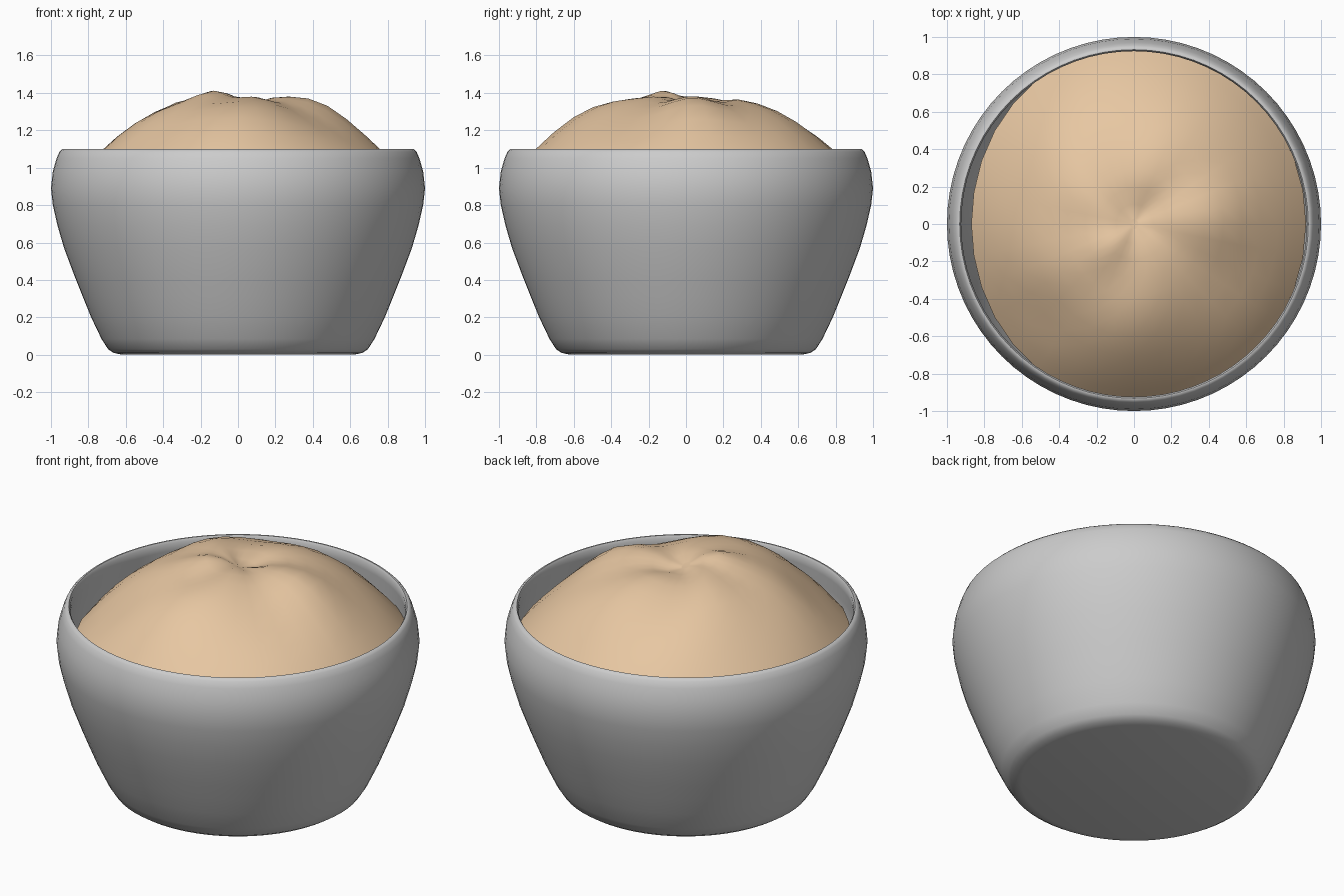
import bpy, bmesh
from math import sin, cos, pi, exp

if "Cube" in bpy.data.objects:
    bpy.data.objects.remove(bpy.data.objects["Cube"])


def make_object(name, rings, segments, angle, color=None):
    """Skin a stack of rings; each ring is a function theta -> (x, y, z). Ends are fan-capped."""
    bm = bmesh.new()
    loops = [[bm.verts.new(r(2 * pi * i / segments)) for i in range(segments)] for r in rings]
    for a, b in zip(loops, loops[1:]):
        for i in range(segments):
            j = (i + 1) % segments
            bm.faces.new((a[i], a[j], b[j], b[i]))
    bm.faces.new(loops[0][::-1])
    bm.faces.new(loops[-1])
    bmesh.ops.recalc_face_normals(bm, faces=bm.faces)
    mesh = bpy.data.meshes.new(name)
    bm.to_mesh(mesh)
    bm.free()
    obj = bpy.data.objects.new(name, mesh)
    bpy.context.collection.objects.link(obj)
    bpy.ops.object.select_all(action='DESELECT')
    bpy.context.view_layer.objects.active = obj
    obj.select_set(True)
    bpy.ops.object.shade_smooth_by_angle(angle=angle)
    if color:
        mat = bpy.data.materials.new(name)
        mat.diffuse_color = color
        mat.use_nodes = True
        mat.node_tree.nodes["Principled BSDF"].inputs["Base Color"].default_value = mat.diffuse_color
        mesh.materials.append(mat)
    return obj


# Bowl: outer wall up from the foot, rounded rim, inner wall down to the floor
bowl_profile = [
    (0.62, 0.0), (0.665, 0.01), (0.695, 0.03), (0.73, 0.085), (0.785, 0.2), (0.83, 0.31),
    (0.87, 0.41), (0.93, 0.57), (0.965, 0.69), (0.99, 0.80), (1.0, 0.89), (0.99, 0.98),
    (0.97, 1.05), (0.955, 1.085), (0.94, 1.099), (0.932, 1.099), (0.924, 1.085),
    (0.925, 1.04), (0.937, 0.96), (0.94, 0.87), (0.92, 0.74), (0.87, 0.56),
    (0.80, 0.38), (0.73, 0.22), (0.67, 0.10), (0.60, 0.07)]
make_object("bowl", [lambda t, r=r, z=z: (r * cos(t), r * sin(t), z) for r, z in bowl_profile],
            72, 0.9)


# Dough: lumpy dome, a little short of the wall on the left and right
def edge_radius(t):
    c = cos(t)
    return 0.955 - (0.085 if c < 0 else 0.035) * c * c


def bump(x, y, cx, cy, width, height):
    return height * exp(-((x - cx) ** 2 + (y - cy) ** 2) / width ** 2)


LUMPS = [(-0.13, -0.10, 0.13, 0.035), (0.02, 0.06, 0.12, -0.05), (0.45, 0.08, 0.2, 0.045),
         (0.55, -0.25, 0.2, -0.03), (-0.1, -0.5, 0.25, 0.035), (-0.42, 0.1, 0.2, 0.02),
         (-0.5, -0.5, 0.15, -0.03), (0.1, 0.55, 0.25, 0.01)]


def dome_ring(s):
    def point(t):
        r = s * edge_radius(t)
        x, y = r * cos(t), r * sin(t)
        z = 0.93 + 0.445 * (1 - s ** 2.5) + sum(bump(x, y, *l) for l in LUMPS)
        z += 0.012 * sin(5 * t + 4 * s) * s * (1 - s) * 4
        return x, y, z
    return point


def skirt_ring(scale, z):
    return lambda t: (scale * edge_radius(t) * cos(t), scale * edge_radius(t) * sin(t), z)


rings = [skirt_ring(0.70, 0.40), skirt_ring(0.88, 0.62), skirt_ring(0.96, 0.80)]
rings += [dome_ring(s) for s in (1, 0.93, 0.84, 0.74, 0.63, 0.52, 0.41, 0.30, 0.20, 0.11, 0.03)]
make_object("dough", rings, 32, 0.6, (0.8, 0.57, 0.36, 1))
